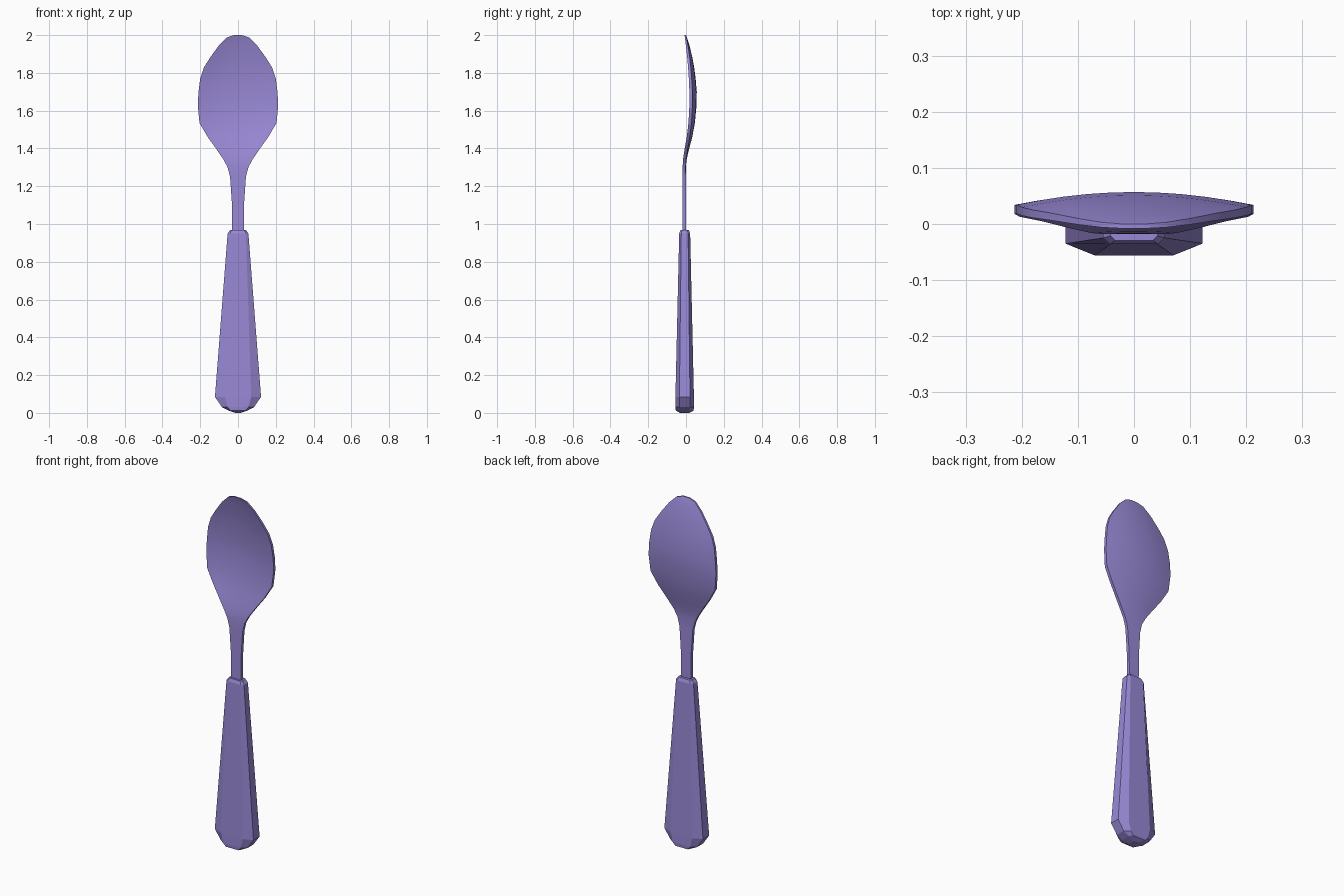
import bpy, bmesh

cube = bpy.data.objects.get("Cube")
if cube:
    bpy.data.objects.remove(cube, do_unlink=True)

purple = bpy.data.materials.new("soft purple")
purple.use_nodes = True
purple.diffuse_color = (0.32, 0.25, 0.67, 1)
purple.node_tree.nodes["Principled BSDF"].inputs["Base Color"].default_value = (0.32, 0.25, 0.67, 1)


def loft(name, rings):
    """Skin a list of equal closed rings and cap both ends."""
    bm = bmesh.new()
    loops = [[bm.verts.new(p) for p in ring] for ring in rings]
    n = len(loops[0])
    for a, b in zip(loops, loops[1:]):
        for i in range(n):
            j = (i + 1) % n
            bm.faces.new((a[i], a[j], b[j], b[i]))
    bm.faces.new(loops[0])
    bm.faces.new(loops[-1])
    bmesh.ops.recalc_face_normals(bm, faces=bm.faces)
    mesh = bpy.data.meshes.new(name)
    bm.to_mesh(mesh)
    bm.free()
    mesh.materials.append(purple)
    obj = bpy.data.objects.new(name, mesh)
    bpy.context.collection.objects.link(obj)
    return obj


def octagon(z, half_w, flat, half_d, side, y0=-0.007):
    """Chamfered rectangle: flat = half front face, side = half side face."""
    quarter = [(half_w, side), (flat, half_d)]
    pts = quarter + [(-x, y) for x, y in reversed(quarter)]
    pts += [(-x, -y) for x, y in pts]
    return [(x, y + y0, z) for x, y in pts]


# Faceted tapering handle with a bevelled collar and a pointed foot
loft("handle", [
    octagon(0.0, 0.015, 0.010, 0.025, 0.015),
    octagon(0.012, 0.050, 0.040, 0.047, 0.026),
    octagon(0.030, 0.085, 0.055, 0.049, 0.027),
    octagon(0.085, 0.122, 0.070, 0.049, 0.028),
    octagon(0.950, 0.055, 0.042, 0.029, 0.018),
    octagon(0.968, 0.042, 0.034, 0.022, 0.014),
])

# Neck and bowl rows: height, half width, rim y, dish depth, thickness
ROWS = [
    (0.94, 0.030, -0.018, 0, 0.019), (1.12, 0.033, -0.018, 0, 0.018),
    (1.25, 0.042, -0.018, 0, 0.017), (1.30, 0.055, -0.018, 0.001, 0.016),
    (1.34, 0.076, -0.016, 0.003, 0.016), (1.40, 0.117, -0.007, 0.008, 0.016),
    (1.46, 0.160, 0.004, 0.013, 0.016), (1.535, 0.204, 0.013, 0.018, 0.016),
    (1.63, 0.213, 0.018, 0.022, 0.016), (1.70, 0.209, 0.018, 0.023, 0.016),
    (1.77, 0.200, 0.015, 0.021, 0.015), (1.83, 0.180, 0.011, 0.018, 0.014),
    (1.885, 0.145, 0.006, 0.014, 0.013), (1.947, 0.100, -0.001, 0.008, 0.011),
    (1.988, 0.058, -0.006, 0.002, 0.009), (2.0, 0.020, -0.008, 0, 0.008),
]
COLS = 10


def bowl_ring(z, half_w, rim, dish, thick):
    us = [2 * i / COLS - 1 for i in range(COLS + 1)]
    front = [(u * half_w, rim + dish * (1 - u * u), z) for u in us]
    back = [(x, y + thick, z) for x, y, z in reversed(front)]
    return front + back


bowl = loft("bowl_and_neck", [bowl_ring(*row) for row in ROWS])
bpy.ops.object.select_all(action="DESELECT")
bowl.select_set(True)
bpy.context.view_layer.objects.active = bowl
bpy.ops.object.shade_smooth_by_angle(angle=0.7)
